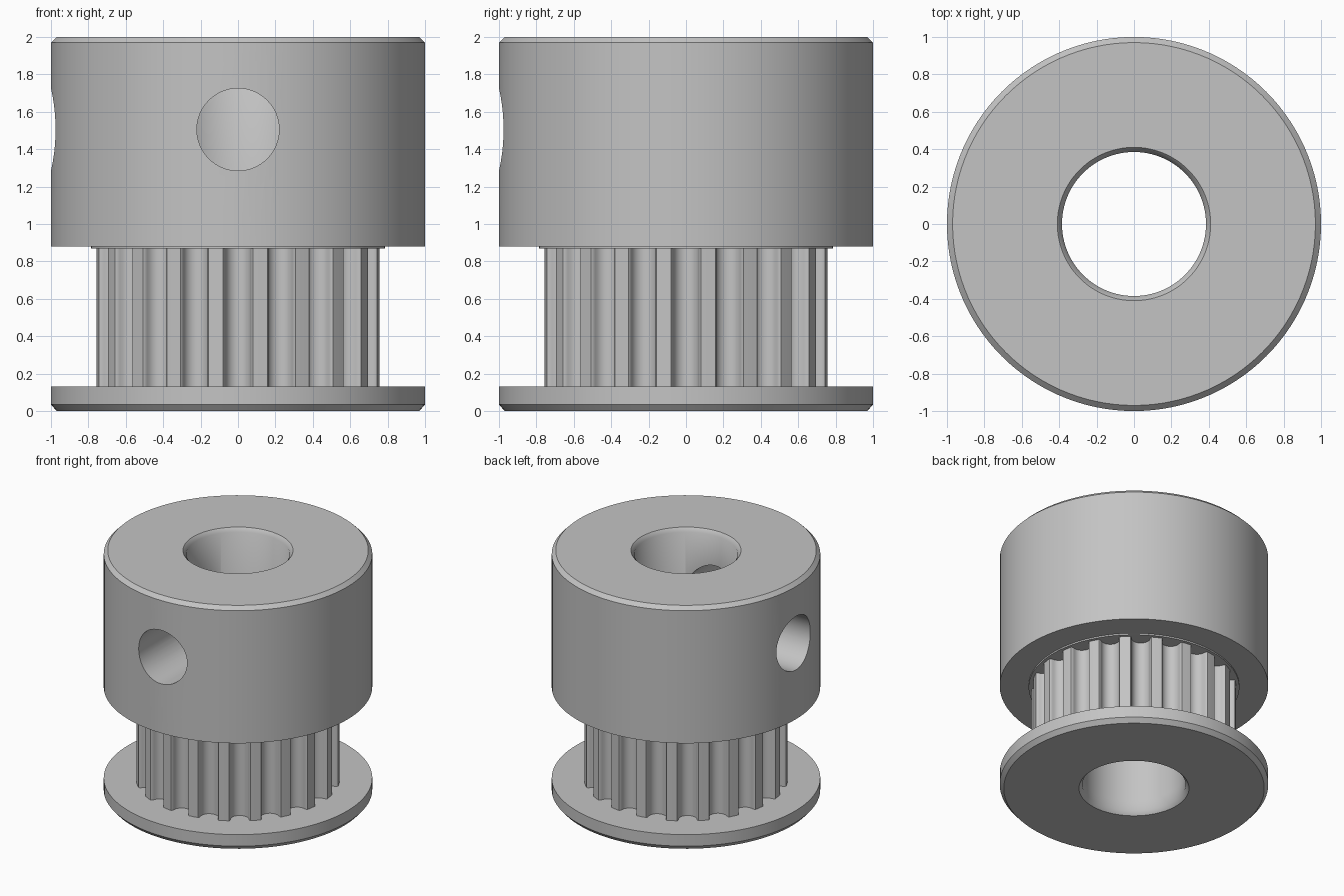
import bpy, bmesh
from math import sin, cos, pi, radians
from mathutils import Matrix, Vector

SEGMENTS = 120
TEETH = 20
BORE = 0.385
BORE_MOUTH = 0.41
CHAMFER = 0.03

cube = bpy.data.objects.get("Cube")
if cube:
    bpy.data.objects.remove(cube, do_unlink=True)

# Single bare metal colour
metal = bpy.data.materials.new("grey metal")
metal.use_nodes = True
colour = (0.55, 0.55, 0.55, 1)
metal.diffuse_color = colour
bsdf = next(n for n in metal.node_tree.nodes if n.type == 'BSDF_PRINCIPLED')
bsdf.inputs["Base Color"].default_value = colour


def make_object(name, bm):
    mesh = bpy.data.meshes.new(name)
    bm.to_mesh(mesh)
    bm.free()
    mesh.materials.append(metal)
    obj = bpy.data.objects.new(name, mesh)
    bpy.context.collection.objects.link(obj)
    return obj


def activate(obj):
    bpy.ops.object.select_all(action='DESELECT')
    obj.select_set(True)
    bpy.context.view_layer.objects.active = obj


def smooth(obj):
    activate(obj)
    bpy.ops.object.shade_smooth_by_angle(angle=radians(40))


def circle(radius, z):
    steps = [2 * pi * i / SEGMENTS for i in range(SEGMENTS)]
    return [Vector((radius * cos(a), radius * sin(a), z)) for a in steps]


def bridge(bm, lower, upper):
    n = len(lower)
    for i in range(n):
        j = (i + 1) % n
        bm.faces.new((lower[i], lower[j], upper[j], upper[i]))


def lathe(name, profile):
    """Spin a closed (radius, z) profile around the z axis."""
    bm = bmesh.new()
    rings = [[bm.verts.new(p) for p in circle(r, z)] for r, z in profile]
    for k, ring in enumerate(rings):
        bridge(bm, ring, rings[(k + 1) % len(rings)])
    bmesh.ops.recalc_face_normals(bm, faces=bm.faces[:])
    return make_object(name, bm)


# Bottom flange with chamfered rim and bore mouth
FLANGE_TOP = 0.13
flange = lathe("bottom_flange", [
    (BORE_MOUTH, 0), (1 - CHAMFER, 0), (1, CHAMFER + 0.005),
    (1, FLANGE_TOP), (BORE, FLANGE_TOP), (BORE, CHAMFER)])
smooth(flange)

# Hub with a thin shoulder ring underneath
SHOULDER = 0.868
HUB_BOTTOM = 0.88
hub = lathe("hub", [
    (BORE, SHOULDER), (0.785, SHOULDER), (0.785, HUB_BOTTOM),
    (1, HUB_BOTTOM), (1, 2 - CHAMFER), (1 - CHAMFER, 2),
    (BORE_MOUTH, 2), (BORE, 2 - CHAMFER)])

# Two set screw holes, one at the front and one on the right
for direction in (Vector((0, -1, 0)), Vector((-1, 0, 0))):
    bm = bmesh.new()
    turn = direction.to_track_quat('Z', 'Y').to_matrix().to_4x4()
    place = Matrix.Translation(direction * 0.75 + Vector((0, 0, 1.505)))
    bmesh.ops.create_cone(bm, cap_ends=True, segments=64, radius1=0.22,
                          radius2=0.22, depth=1, matrix=place @ turn)
    cutter = make_object("screw_hole_cutter", bm)
    cutter.hide_render = True
    cut = hub.modifiers.new("screw hole", 'BOOLEAN')
    cut.operation = 'DIFFERENCE'
    cut.solver = 'EXACT'
    cut.object = cutter
    activate(hub)
    bpy.ops.object.modifier_apply(modifier=cut.name)
    bpy.data.objects.remove(cutter, do_unlink=True)
smooth(hub)

# Toothed barrel: round-bottomed belt grooves between narrow lands
LAND_RADIUS = 0.76
GROOVE_RADIUS = 0.069
MOUTH = 0.756
pitch = 2 * pi / TEETH
half_groove = [(-0.079, 0), (-0.072, 0.008)]
arc = [(-GROOVE_RADIUS * cos(pi * k / 12),
        0.025 + GROOVE_RADIUS * sin(pi * k / 12)) for k in range(13)]
groove = half_groove + arc + [(-t, d) for t, d in reversed(half_groove)]

outline = []
for i in range(TEETH):
    a = i * pitch
    out = Vector((cos(a), sin(a), 0))
    side = Vector((-sin(a), cos(a), 0))
    outline += [out * (MOUTH - d) + side * t for t, d in groove]
    mid = a + pitch / 2
    outline.append(Vector((cos(mid), sin(mid), 0)) * LAND_RADIUS)

bm = bmesh.new()
bore = circle(BORE, 0)
bore.reverse()
for loop in (outline, bore):
    lower, upper = [[bm.verts.new((p.x, p.y, z)) for p in loop]
                    for z in (FLANGE_TOP, SHOULDER)]
    bridge(bm, lower, upper)
smooth(make_object("toothed_barrel", bm))
